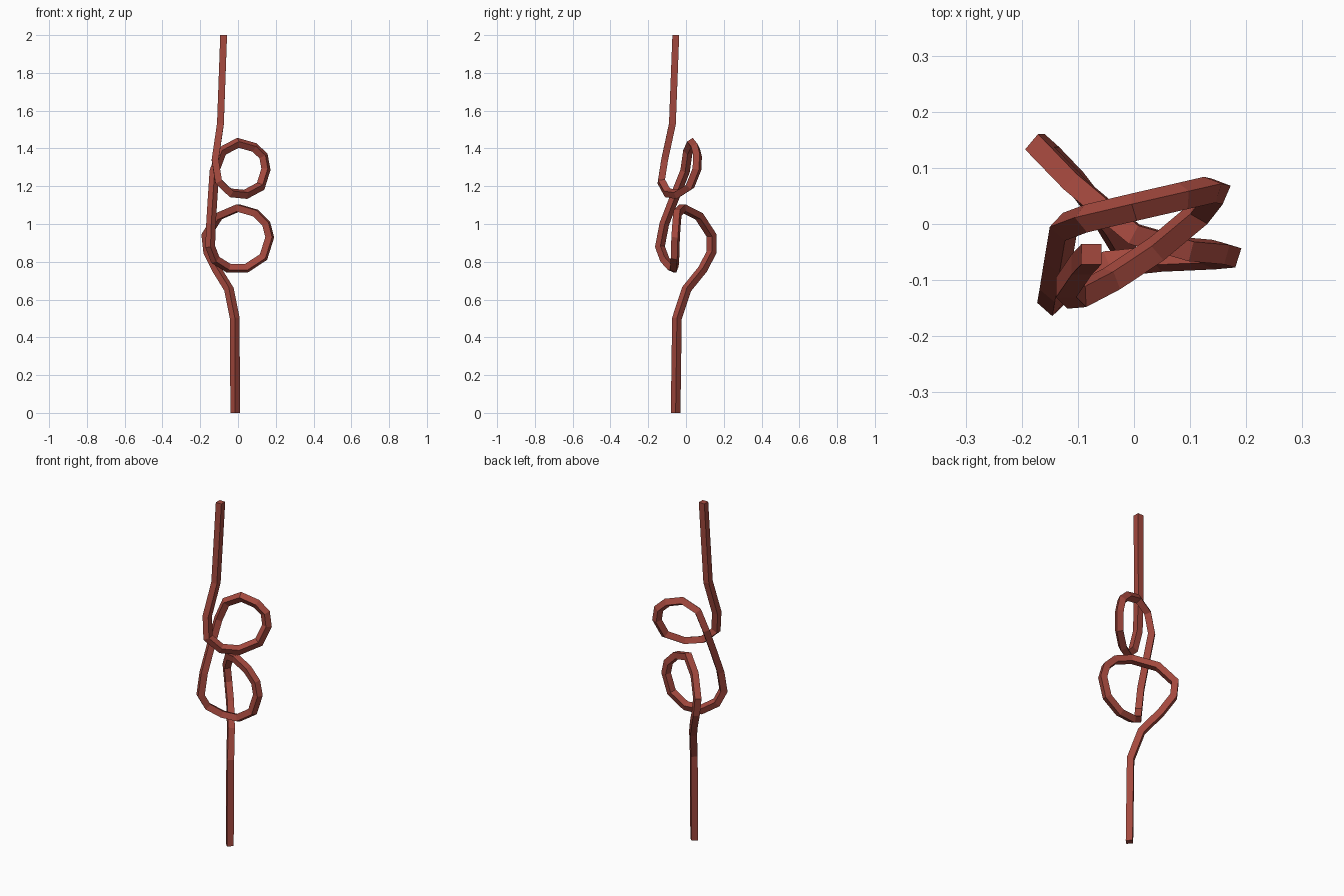
import bpy, bmesh, math
from mathutils import Vector, Matrix

if "Cube" in bpy.data.objects:
    bpy.data.objects.remove(bpy.data.objects["Cube"])

# Centre line of the bent bar, from top end to foot
PATH = [Vector(p) for p in (
    (-.076, -.054, 2.0), (-.093, -.072, 1.53), (-.121, -.113, 1.34),
    # upper loop
    (-.103, -.131, 1.225), (-.04, -.098, 1.165), (.04, -.045, 1.157),
    (.12, .022, 1.20), (.148, .058, 1.29), (.135, .061, 1.36),
    (.087, .05, 1.405), (0, .03, 1.43), (-.085, .01, 1.385),
    # link between the loops
    (-.125, -.005, 1.28), (-.135, -.065, 1.13), (-.143, -.115, 1.0),
    # lower loop
    (-.147, -.138, .88), (-.12, -.112, .81), (-.05, -.072, .766),
    (.045, -.062, .766), (.135, -.058, .825), (.168, -.055, .93),
    (.15, -.05, 1.0), (.093, -.045, 1.058), (0, -.018, 1.085),
    (-.105, .07, 1.04), (-.168, .135, .94), (-.158, .135, .85),
    # straight foot
    (-.113, .088, .76), (-.048, .003, .655), (-.017, -.048, .50),
    (-.015, -.055, 0))]
HALF = .018                      # half the bar's side


def sweep_square(path, half, end_angle):
    """Square bar along path, mitred joints, twisted evenly to end_angle."""
    dirs = [(b - a).normalized() for a, b in zip(path, path[1:])]
    side = Vector((1, 0, 0))
    frames = []
    for i, d in enumerate(dirs):
        if i:
            side = dirs[i - 1].rotation_difference(d) @ side
        side = (side - d * side.dot(d)).normalized()
        frames.append(side.copy())
    # spread the smallest twist that gives the foot its diagonal stance
    last = math.atan2(frames[-1].y, frames[-1].x)
    quarter = math.pi / 2
    twist = (last - end_angle + quarter / 2) % quarter - quarter / 2
    bm = bmesh.new()
    rings = []
    n = len(path)
    for i, p in enumerate(path):
        k = min(i, len(dirs) - 1)
        d = dirs[k]
        if i in (0, n - 1):
            cut = Vector((0, 0, 1))
        else:
            cut = (dirs[i - 1] + dirs[i]).normalized()
        s = Matrix.Rotation(twist * k / (len(dirs) - 1), 3, d) @ frames[k]
        t = d.cross(s)
        ring = []
        for a, b in ((1, 1), (-1, 1), (-1, -1), (1, -1)):
            o = (s * a + t * b) * half
            o -= d * (o.dot(cut) / d.dot(cut))
            ring.append(bm.verts.new(p + o))
        rings.append(ring)
    for r0, r1 in zip(rings, rings[1:]):
        for j in range(4):
            bm.faces.new((r0[j], r0[(j + 1) % 4], r1[(j + 1) % 4], r1[j]))
    bm.faces.new(rings[0])
    bm.faces.new(rings[-1])
    bmesh.ops.recalc_face_normals(bm, faces=bm.faces[:])
    return bm


# Looped bar
mesh = bpy.data.meshes.new("looped_bar")
bm = sweep_square(PATH, HALF, math.radians(45))
bm.to_mesh(mesh)
bm.free()
bar = bpy.data.objects.new("looped_bar", mesh)
bpy.context.collection.objects.link(bar)

# Rusty red colour
red = bpy.data.materials.new("rusty red")
red.diffuse_color = (.37, .066, .048, 1)
red.use_nodes = True
red.node_tree.nodes["Principled BSDF"].inputs["Base Color"].default_value = red.diffuse_color
mesh.materials.append(red)
